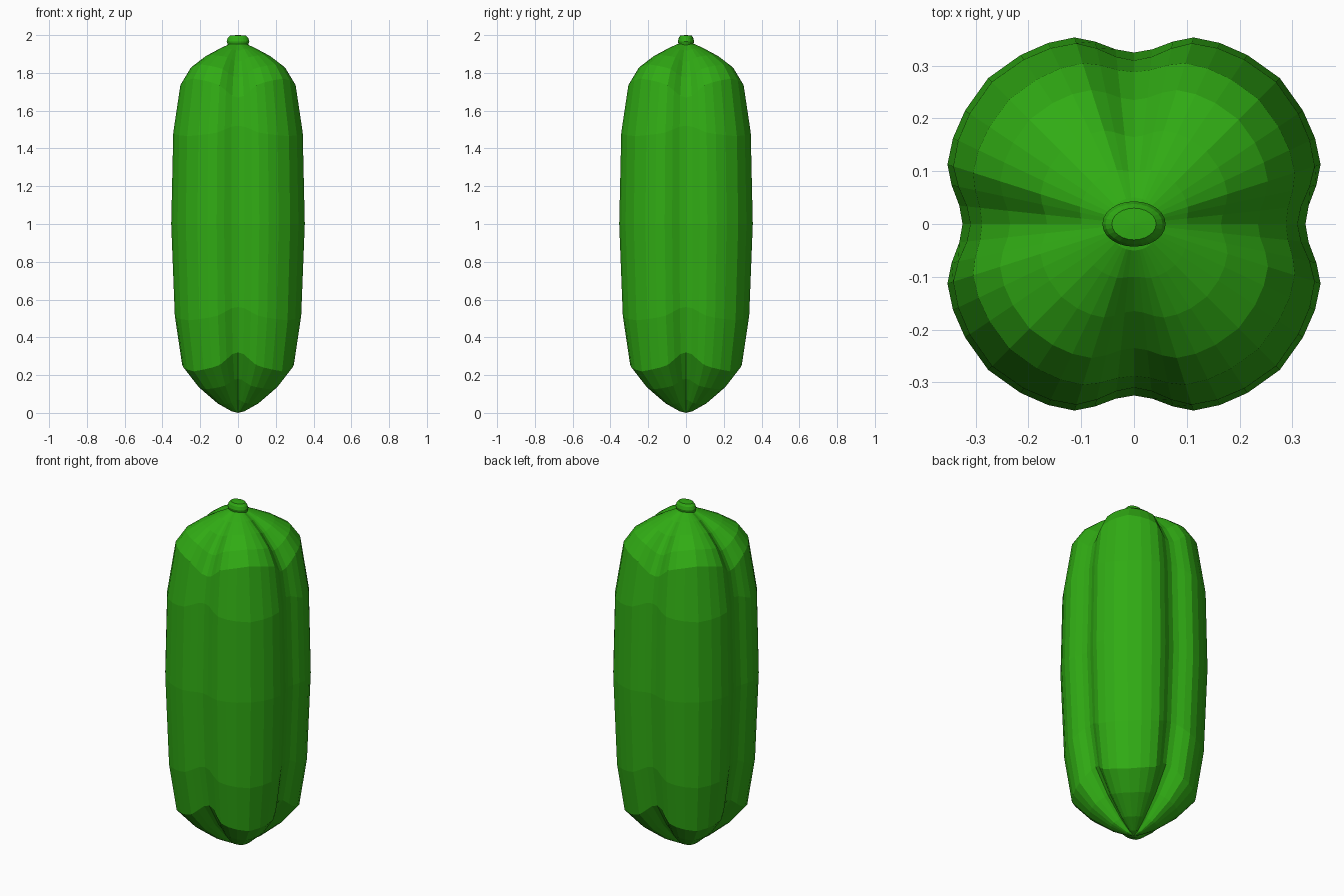
import bpy, bmesh, math

if "Cube" in bpy.data.objects:
    bpy.data.objects.remove(bpy.data.objects["Cube"])

green = bpy.data.materials.new("green_skin")
green.diffuse_color = (0.03, 0.41, 0.007, 1)
green.use_nodes = True
green.node_tree.nodes["Principled BSDF"].inputs["Base Color"].default_value = green.diffuse_color


def loft(name, rings, bottom, top):
    """Skin a stack of closed rings; each end closes on an apex point."""
    bm = bmesh.new()
    rows = [[bm.verts.new(p) for p in ring] for ring in rings]
    n = len(rows[0])
    low, high = bm.verts.new(bottom), bm.verts.new(top)
    for i in range(n):
        j = (i + 1) % n
        for a, b in zip(rows, rows[1:]):
            bm.faces.new((a[i], a[j], b[j], b[i]))
        bm.faces.new((low, rows[0][j], rows[0][i]))
        bm.faces.new((rows[-1][i], rows[-1][j], high))
    mesh = bpy.data.meshes.new(name)
    bm.to_mesh(mesh)
    bm.free()
    mesh.materials.append(green)
    obj = bpy.data.objects.new(name, mesh)
    bpy.context.collection.objects.link(obj)


# Half a lobe: (angle from groove, bulge from groove 0 to lobe centre 1)
half = [(0, 0), (6, .12), (12, .43), (17.7, .70), (25.4, .83), (33.9, .92), (45, 1)]
lobe = half + [(90 - a, w) for a, w in half[-2:0:-1]]
section = [(math.radians(a + 90 * q), w) for q in range(4) for a, w in lobe]

# Body rings: groove radius, lobe radius, groove height, lobe height
body_rings = [
    (.028, .04, .012, .008),
    (.09, .125, .07, .045),
    (.18, .24, .18, .125),
    (.265, .33, .32, .22),
    (.305, .371, .56, .49),
    (.325, .391, 1.0, 1.0),
    (.31, .381, 1.52, 1.465),
    (.288, .334, 1.67, 1.77),
    (.235, .28, 1.775, 1.845),
    (.165, .195, 1.86, 1.895),
    (.10, .11, 1.918, 1.93),
    (.05, .05, 1.95, 1.953),
]


def body_ring(rg, rl, zg, zl):
    pts = []
    for a, w in section:
        r = rg + w * (rl - rg)
        pts.append((r * math.cos(a), r * math.sin(a), zg + w ** 1.2 * (zl - zg)))
    return pts


loft("lobed_body", [body_ring(*r) for r in body_rings], (0, 0, 0), (0, 0, 1.96))

# Small oval stem: x radius, y radius, height
stem_rings = [(.052, .037, 1.94), (.056, .04, 1.955), (.06, .043, 1.967),
              (.054, .038, 1.985), (.042, .03, 1.998)]
loft("stem",
     [[(rx * math.cos(t), ry * math.sin(t), z)
       for t in (math.tau * k / 24 for k in range(24))] for rx, ry, z in stem_rings],
     (0, 0, 1.94), (0, 0, 2.0))
